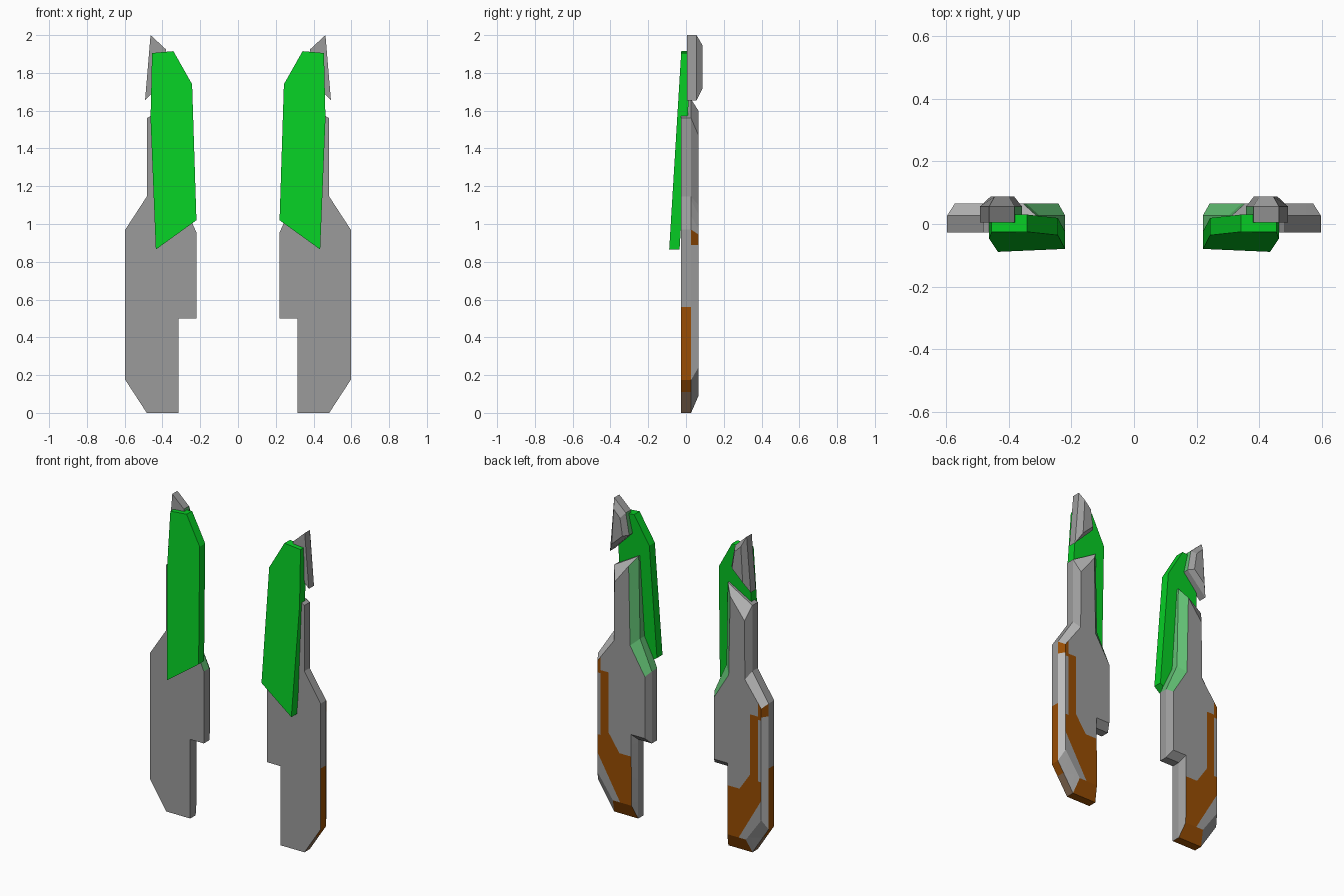
import bpy, bmesh
from mathutils import Vector

if "Cube" in bpy.data.objects:
    bpy.data.objects.remove(bpy.data.objects["Cube"])


def material(name, rgb):
    m = bpy.data.materials.new(name)
    m.diffuse_color = (*rgb, 1)
    m.use_nodes = True
    m.node_tree.nodes["Principled BSDF"].inputs["Base Color"].default_value = m.diffuse_color
    return m


GREY, GREEN, PALE, ORANGE, BROWN, LIGHT = range(6)
MATS = [material("grey", (0.33, 0.33, 0.33)),
        material("green", (0.002, 0.62, 0.018)),
        material("pale_green", (0.12, 0.52, 0.17)),
        material("burnt_orange", (0.32, 0.075, 0.001)),
        material("muddy_brown", (0.24, 0.15, 0.09)),
        material("light_grey", (0.5, 0.5, 0.5))]


def build(name, rings, rule, cuts=()):
    """Skin equal-length rings, cap both ends, cut, colour by rule, mirror."""
    bm = bmesh.new()
    loops = [[bm.verts.new(p) for p in ring] for ring in rings]
    n = len(loops[0])
    for a, b in zip(loops, loops[1:]):
        for i in range(n):
            j = (i + 1) % n
            bm.faces.new((a[i], a[j], b[j], b[i]))
    bm.faces.new(loops[0])
    bm.faces.new(loops[-1])
    bmesh.ops.recalc_face_normals(bm, faces=bm.faces[:])
    for co, no in cuts:
        bmesh.ops.bisect_plane(bm, geom=bm.verts[:] + bm.edges[:] + bm.faces[:],
                               plane_co=co, plane_no=no)
    bm.normal_update()
    for f in bm.faces:
        f.material_index = rule(f.calc_center_median(), f.normal)
    mesh = bpy.data.meshes.new(name)
    bm.to_mesh(mesh)
    bm.free()
    for m in MATS:
        mesh.materials.append(m)
    ob = bpy.data.objects.new(name, mesh)
    bpy.context.collection.objects.link(ob)
    ob.modifiers.new("mirror", 'MIRROR').use_clip = False
    return ob


def ring(profile, y):
    return [(x, y, z) for x, z in profile]


# Main plate: outline plus smaller back outline for the chamfer
outer = [(.315, 0), (.483, 0), (.597, .175), (.597, .97), (.483, 1.145),
         (.483, 1.56), (.312, 1.66), (.302, 1.14), (.22, .955), (.22, .5), (.315, .5)]
back = [(.335, .09), (.465, .09), (.572, .24), (.572, .945), (.458, 1.1),
        (.455, 1.47), (.355, 1.6), (.345, 1.1), (.242, .93), (.242, .54), (.338, .54)]


def side(p, q, c):
    """Positive when c lies to the outer right of the line p-q in the xz plane."""
    return (q[1] - p[1]) * (c.x - p[0]) - (q[0] - p[0]) * (c.z - p[1])


PATCH = (.42, .10), (.57, .36)      # worn grey corner
FLARE = (.42, .40), (.495, .51)     # widening foot of the stripe


def plate_colour(c, n):
    if n.y < -.5:
        return GREY
    if n.y > .985:                                  # back face
        if side(*PATCH, c) > 0 and c.z < .38:
            return GREY
        if c.z < .4:
            return ORANGE
        if c.x > .55 and .48 < c.z < .87:
            return GREY
        if c.x > .495 and c.z < .95:
            return ORANGE
        return ORANGE if side(*FLARE, c) > 0 and c.z < .51 else GREY
    if n.x < -.2 and c.z > .93:                     # inner upper edges
        return PALE
    if n.y > .1:                                    # chamfers
        if abs(n.x) < .15 and c.z < .1:
            return ORANGE
        if n.x > .3 and .89 < c.z < .97:
            return ORANGE
        if n.z > .1 or (n.x > .6 and .2 < c.z < .9):
            return LIGHT
        return GREY
    if n.z < -.9 and c.z < .1:                      # underside
        return ORANGE
    if n.x > .3 and c.z < .56:                      # outer edge
        return ORANGE if c.z > .11 else BROWN
    return GREY


cuts = [(Vector((0, 0, z)), Vector((0, 0, 1))) for z in (.11, .40, .48, .51, .56, .87, .89)]
cuts += [(Vector((x, 0, 0)), Vector((1, 0, 0))) for x in (.495, .55)]
cuts += [(Vector((p[0], 0, p[1])), Vector((q[1] - p[1], 0, p[0] - q[0])))
         for p, q in (PATCH, FLARE)]
build("main_plate", [ring(outer, -.027), ring(outer, .027), ring(back, .066)],
      plate_colour, cuts)

# Tilted green front panel
panel = [(.22, 1.02), (.435, .865), (.463, 1.56), (.455, 1.905), (.342, 1.915), (.243, 1.74)]


def tilted(offset):
    return [(x, -.025 - .064 * (1.915 - z) / 1.05 + offset, z) for x, z in panel]


build("green_panel", [tilted(0), tilted(.055)], lambda c, n: GREEN)

# Small tip fin at the top
fin = [(.492, 1.655), (.463, 2.0), (.382, 1.925), (.358, 1.79)]
fin_back = [(.458, 1.72), (.445, 1.945), (.4, 1.9), (.383, 1.79)]
build("tip_fin", [ring(fin, .005), ring(fin, .056), ring(fin_back, .088)],
      lambda c, n: PALE if n.x < -.8 and abs(n.y) < .1 else GREY)
